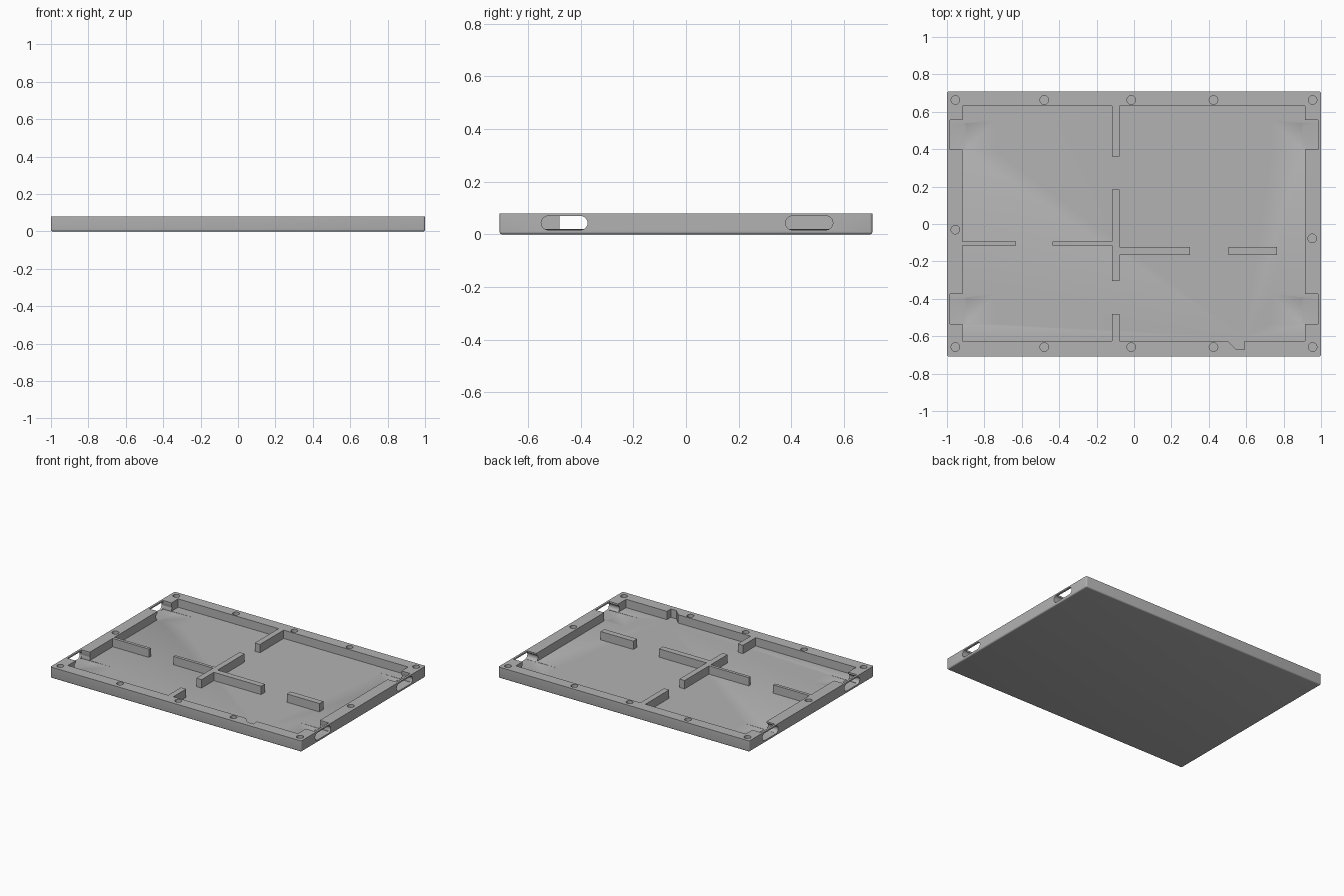
import bpy, bmesh, math

cube = bpy.data.objects.get("Cube")
if cube:
    bpy.data.objects.remove(cube, do_unlink=True)

TOP, FLOOR, SLOT_LOW, SLOT_HIGH = 0.08, 0.02, 0.017, 0.07

grey = bpy.data.materials.new("light grey plastic")
grey.use_nodes = True
grey.diffuse_color = (0.45, 0.45, 0.45, 1)
grey.node_tree.nodes["Principled BSDF"].inputs["Base Color"].default_value = (0.45, 0.45, 0.45, 1)


def prism(name, points, offset):
    """Extrude a closed outline of 3D points along an offset."""
    bm = bmesh.new()
    face = bm.faces.new([bm.verts.new(p) for p in points])
    ext = bmesh.ops.extrude_face_region(bm, geom=[face])
    moved = [v for v in ext["geom"] if isinstance(v, bmesh.types.BMVert)]
    bmesh.ops.translate(bm, verts=moved, vec=offset)
    bmesh.ops.recalc_face_normals(bm, faces=bm.faces)
    mesh = bpy.data.meshes.new(name)
    bm.to_mesh(mesh)
    bm.free()
    mesh.materials.append(grey)
    obj = bpy.data.objects.new(name, mesh)
    bpy.context.collection.objects.link(obj)
    return obj


def box(name, x0, x1, y0, y1, z0, z1):
    return prism(name, [(x0, y0, z0), (x1, y0, z0), (x1, y1, z0), (x0, y1, z0)], (0, 0, z1 - z0))


def apply_modifier(obj, mod):
    with bpy.context.temp_override(object=obj, active_object=obj, selected_objects=[obj]):
        bpy.ops.object.modifier_apply(modifier=mod.name)


def cut(obj, cutter):
    cutter.hide_render = True
    mod = obj.modifiers.new("cut", "BOOLEAN")
    mod.operation, mod.solver, mod.object = "DIFFERENCE", "EXACT", cutter
    apply_modifier(obj, mod)
    bpy.data.objects.remove(cutter, do_unlink=True)


# Outer shell with softened base and corner edges
tray = box("tray", -1, 1, -0.708, 0.708, 0, TOP)
bm = bmesh.new()
bm.from_mesh(tray.data)
soft = [e for e in bm.edges if min(v.co.z for v in e.verts) < 0.01]
bmesh.ops.bevel(bm, geom=soft, offset=0.01, segments=4, profile=0.5, affect="EDGES")
bm.to_mesh(tray.data)
bm.free()

# Main cavity and the angled notch in the front wall
cut(tray, box("cavity_cutter", -0.918, 0.915, -0.625, 0.63, FLOOR, 0.2))
notch = [(0.49, -0.61), (0.505, -0.63), (0.545, -0.67), (0.59, -0.67), (0.59, -0.61)]
cut(tray, prism("notch_cutter", [(x, y, FLOOR) for x, y in notch], (0, 0, 0.2)))

# Four connector pockets with ramped floors, and rounded slots through the end walls
for side in (-1, 1):
    for p0, p1, s0, s1 in ((-0.535, -0.375, -0.55, -0.374), (0.397, 0.555, 0.378, 0.558)):
        ramp = [(0.73, FLOOR + 0.0001), (0.985, SLOT_LOW), (0.985, 0.2), (0.73, 0.2)]
        cut(tray, prism("pocket_cutter", [(side * x, p0, z) for x, z in ramp], (0, p1 - p0, 0)))
        r, zc = (SLOT_HIGH - SLOT_LOW) / 2, (SLOT_HIGH + SLOT_LOW) / 2
        outline = []
        for centre, start in ((s1 - r, -90), (s0 + r, 90)):
            for i in range(13):
                a = math.radians(start + i * 15)
                outline.append((side * 0.9, centre + r * math.cos(a), zc + r * math.sin(a)))
        cut(tray, prism("slot_cutter", outline, (side * 0.2, 0, 0)))

# Screw holes around the rim
holes = [(x, y) for x in (-0.955, -0.48, -0.015, 0.425, 0.955) for y in (-0.658, 0.663)]
holes += [(-0.955, -0.03), (0.953, -0.077)]
for hx, hy in holes:
    ring = [(hx + 0.023 * math.cos(i * math.pi / 12), hy + 0.023 * math.sin(i * math.pi / 12), FLOOR)
            for i in range(24)]
    cut(tray, prism("hole_cutter", ring, (0, 0, 0.2)))

# Dividing ribs standing on the floor
ribs = {
    "rear_rib": (-0.118, -0.077, 0.36, 0.63),
    "centre_rib": (-0.118, -0.077, -0.305, 0.185),
    "front_rib": (-0.118, -0.077, -0.625, -0.48),
    "thin_wall_rib": (-0.918, -0.63, -0.115, -0.093),
    "thin_centre_rib": (-0.435, -0.118, -0.115, -0.093),
    "thick_centre_rib": (-0.077, 0.3, -0.165, -0.122),
    "thick_free_rib": (0.505, 0.765, -0.165, -0.122),
}
for name, (x0, x1, y0, y1) in ribs.items():
    box(name, x0, x1, y0, y1, FLOOR, TOP)

# Smooth the rounded edges only
bpy.ops.object.select_all(action="DESELECT")
tray.select_set(True)
bpy.context.view_layer.objects.active = tray
bpy.ops.object.shade_smooth_by_angle(angle=math.radians(30))
